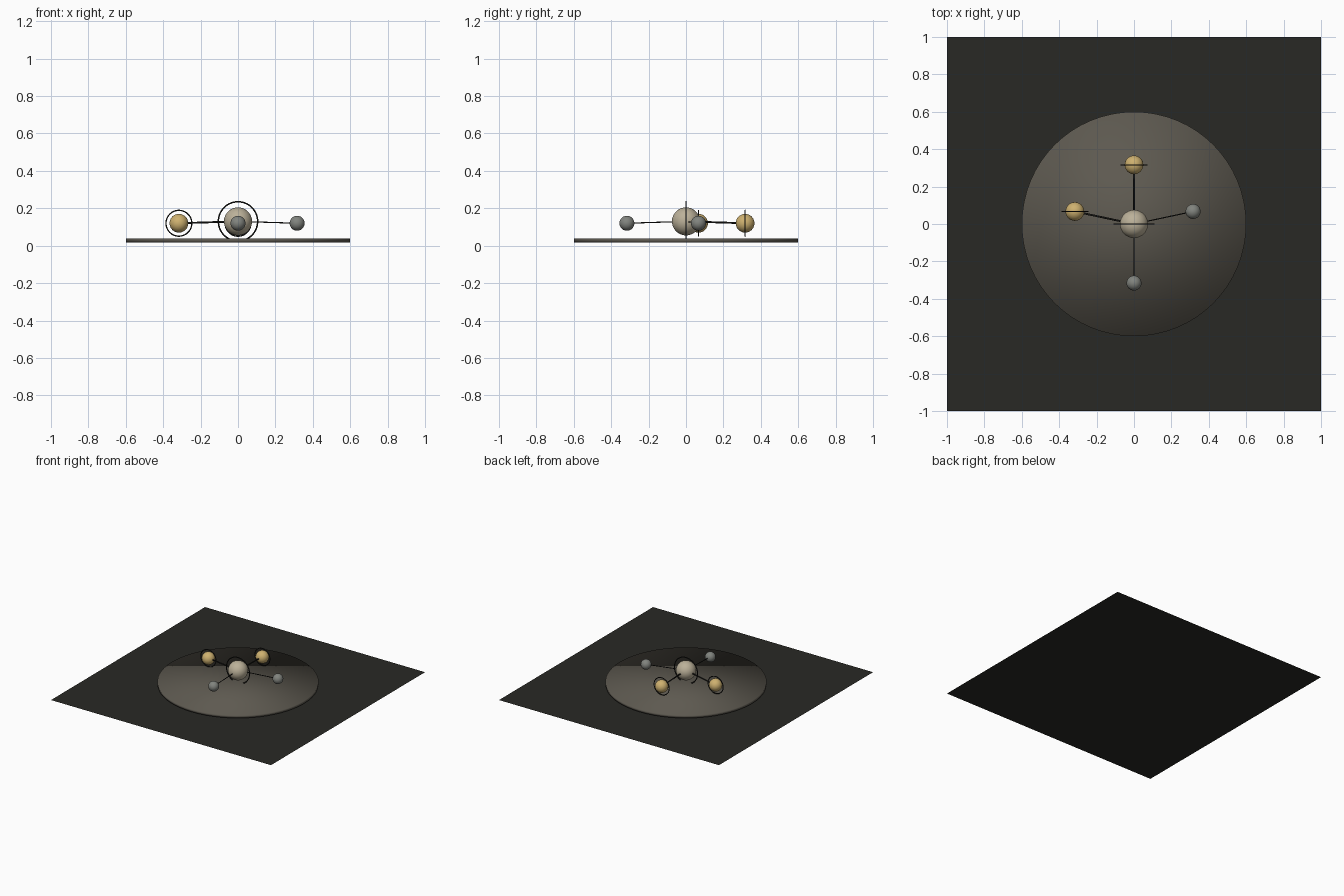
import bpy
from mathutils import Vector
from math import pi

if "Cube" in bpy.data.objects:
    bpy.data.objects.remove(bpy.data.objects["Cube"])


def material(name, rgb):
    m = bpy.data.materials.new(name)
    m.diffuse_color = (*rgb, 1)
    m.use_nodes = True
    m.node_tree.nodes["Principled BSDF"].inputs["Base Color"].default_value = m.diffuse_color
    return m


DARK = material("dark_ground", (0.022, 0.022, 0.018))
STONE = material("stone", (0.11, 0.10, 0.08))
BEIGE = material("beige", (0.50, 0.44, 0.32))
GOLD = material("gold", (0.62, 0.44, 0.16))
GREY = material("dull_grey", (0.22, 0.23, 0.21))
BLACK = material("black", (0.012, 0.012, 0.01))


def finish(name, mat, smooth=True):
    o = bpy.context.object
    o.name = name
    o.data.materials.append(mat)
    if smooth:
        bpy.ops.object.shade_smooth()
    return o


def ball(name, pos, radius, mat):
    bpy.ops.mesh.primitive_uv_sphere_add(segments=32, ring_count=20, radius=radius, location=pos)
    finish(name, mat)


def ring(name, pos, radius, tube):
    # upright ring facing the front
    bpy.ops.mesh.primitive_torus_add(major_radius=radius, minor_radius=tube, major_segments=64,
                                     minor_segments=10, location=pos, rotation=(pi / 2, 0, 0))
    finish(name, BLACK)


def rod(name, a, b, radius, mat):
    d = b - a
    bpy.ops.mesh.primitive_cylinder_add(vertices=12, radius=radius, depth=d.length, location=(a + b) / 2)
    bpy.context.object.rotation_euler = d.to_track_quat('Z', 'Y').to_euler()
    finish(name, mat)


# ground sheet and floating disc
bpy.ops.mesh.primitive_plane_add(size=2)
finish("ground_sheet", DARK, False)
bpy.ops.mesh.primitive_cylinder_add(vertices=64, radius=0.6, depth=0.022, location=(0, 0, 0.028))
finish("disc", STONE)

# central hub
hub = Vector((0, 0, 0.13))
ball("hub_ball", hub, 0.075, BEIGE)
ring("hub_ring", hub, 0.105, 0.004)

# ringed gold nodes
for name, p in (("left", (-0.316, 0.067, 0.12)), ("back", (0, 0.316, 0.12))):
    p = Vector(p)
    ball(name + "_gold_ball", p, 0.05, GOLD)
    ring(name + "_gold_ring", p, 0.069, 0.0035)
    rod(name + "_gold_rod", hub, p, 0.005, BLACK)

# plain grey nodes
for name, p in (("right", (0.316, 0.067, 0.12)), ("front", (0, -0.316, 0.12))):
    p = Vector(p)
    ball(name + "_grey_ball", p, 0.04, GREY)
    rod(name + "_grey_rod", hub, p, 0.003, BLACK)
